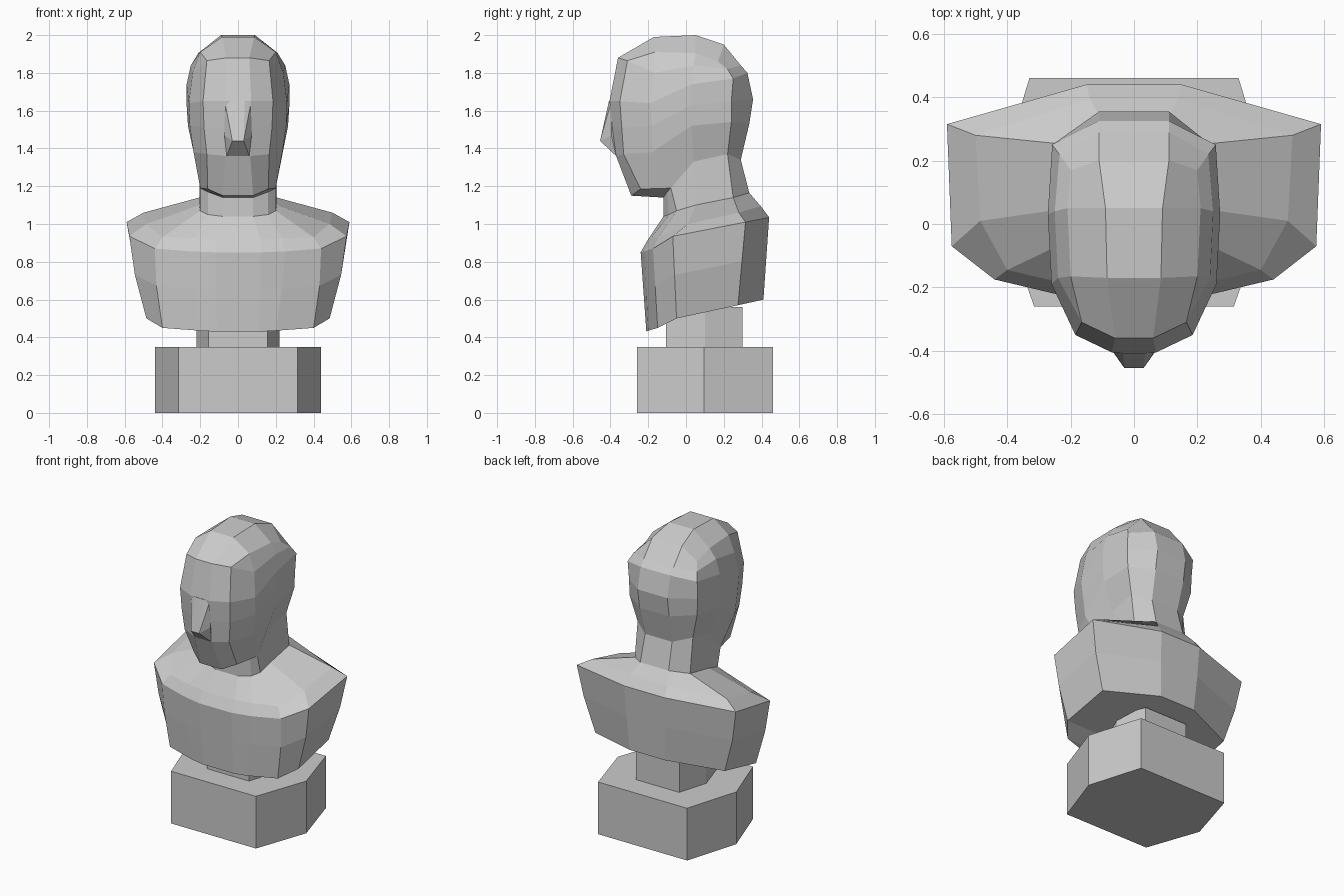
import bpy
import bmesh

cube = bpy.data.objects.get("Cube")
if cube:
    bpy.data.objects.remove(cube, do_unlink=True)

stone = bpy.data.materials.new("light_grey_stone")
stone.use_nodes = True
colour = (0.6, 0.6, 0.6, 1)
stone.diffuse_color = colour
stone.node_tree.nodes["Principled BSDF"].inputs["Base Color"].default_value = colour


def finish(name, bm):
    """Weld, orient and link a flat shaded part."""
    bmesh.ops.remove_doubles(bm, verts=bm.verts[:], dist=0.0005)
    bmesh.ops.recalc_face_normals(bm, faces=bm.faces[:])
    mesh = bpy.data.meshes.new(name)
    bm.to_mesh(mesh)
    bm.free()
    mesh.materials.append(stone)
    obj = bpy.data.objects.new(name, mesh)
    bpy.context.scene.collection.objects.link(obj)
    return obj


def loft(name, rings, cap_bottom=False, cap_top=False):
    """Skin half rings (front to back, in hundredths), mirrored across x."""
    bm = bmesh.new()
    loops = []
    for ring in rings:
        left = [bm.verts.new((x / 100, y / 100, z / 100)) for x, y, z in ring]
        right = [bm.verts.new((-x / 100, y / 100, z / 100)) for x, y, z in ring]
        loops.append(left + right[::-1])
    for low, high in zip(loops, loops[1:]):
        n = len(low)
        for i in range(n):
            j = (i + 1) % n
            bm.faces.new((low[i], low[j], high[j], high[i]))
    for wanted, loop in ((cap_bottom, loops[0]), (cap_top, loops[-1])):
        if wanted:
            n = len(loop)
            for i in range(n // 2 - 1):
                bm.faces.new((loop[i], loop[i + 1], loop[n - 2 - i], loop[n - 1 - i]))
    return finish(name, bm)


def prism(name, outline, bottom, top):
    """Upright block from a half outline."""
    rings = [[(x, y, z) for x, y in outline] for z in (bottom, top)]
    return loft(name, rings, True, True)


def blend(a, b, t, swell):
    """Ring between two rings, pushed outward."""
    return [((p[0] + (q[0] - p[0]) * t) * swell,
             p[1] + (q[1] - p[1]) * t,
             p[2] + (q[2] - p[2]) * t) for p, q in zip(a, b)]


# Pedestal: six-sided base and stem
prism("pedestal_base", [(31.5, -26), (44, 9.5), (33, 46)], 0, 35)
prism("pedestal_stem", [(15.5, -10.5), (22, 10), (16, 30)], 34, 56)

# Torso: tilted underside, widest at the shoulders
hem = [(11, -21, 43), (20, -20, 43.5), (40, -15, 45),
       (48.5, -5, 50), (48, 27.5, 57), (13, 41, 60)]
shoulder_edge = [(12, -24, 85), (25, -22, 85.5), (44, -17.5, 87),
                 (57.5, -7, 93.5), (59, 31.5, 101), (15, 44, 103.5)]
shoulder_top = [(12, -20, 92), (23, -18.5, 92.5), (40, -14.5, 93),
                (48.5, 1, 100), (50, 28, 106), (14, 39.5, 109.5)]
neck_base = [(8, -12, 104), (16, -9, 105), (20, -5, 107),
             (20.5, 5, 110), (20.5, 25, 114), (10.5, 33.5, 116.5)]
loft("torso", [hem, blend(hem, shoulder_edge, 0.53, 1.025),
               shoulder_edge, shoulder_top, neck_base], cap_bottom=True)

# Neck and jaw underside
jaw = [(8, -29, 115), (16, -24, 118.5), (20, -8, 119),
       (20.5, 4, 133), (20.5, 22, 137), (10, 29, 134)]
throat = [(8, -12, 114), (16, -10, 117)] + jaw[2:]
loft("neck", [neck_base, throat, jaw])

# Head: rings rise towards the back, ending in a narrow crown strip
cheek = [(6.5, -37, 136), (16.5, -33, 137), (23.5, -18, 138),
         (26.5, 3, 152), (25, 24, 154), (11, 33.5, 153)]
eye_line = [(7, -39, 151), (18, -34, 151), (25.5, -18, 152),
            (27.2, 3, 163), (25.5, 24, 165), (11, 35.5, 166)]
brow = [(7, -40.5, 165), (18.5, -35, 165), (26, -19, 164),
        (27.2, 3, 174), (25.8, 25, 177), (11, 32.5, 180)]
forehead = [(6, -36, 188), (16.5, -31, 186.5), (24, -17, 180),
            (25, 4, 184), (23.5, 22, 182), (11, 29, 184)]
crown_front, crown_mid, crown_back = (8.5, -17, 199), (9, 5, 200), (11, 20, 195)
temple = (20, -16.5, 191)
scalp = [crown_front, temple, temple, (21, 5, 190.5), (20, 17, 186), crown_back]
crown = [crown_front] * 3 + [crown_mid, crown_back, crown_back]
loft("head", [jaw, cheek, eye_line, brow, forehead, scalp, crown], cap_top=True)

# Nose: wedge with a flat bridge and undercut tip
bm = bmesh.new()
for x, y, z in [(3.5, -40.8, 165), (7, -39.5, 165), (3, -45.5, 144),
                (7.2, -39.5, 147), (6, -37, 136), (5, -35, 160)]:
    for side in (1, -1):
        bm.verts.new((side * x / 100, y / 100, z / 100))
bmesh.ops.convex_hull(bm, input=bm.verts[:])
bmesh.ops.delete(bm, geom=[v for v in bm.verts if not v.link_faces], context='VERTS')
finish("nose", bm)
